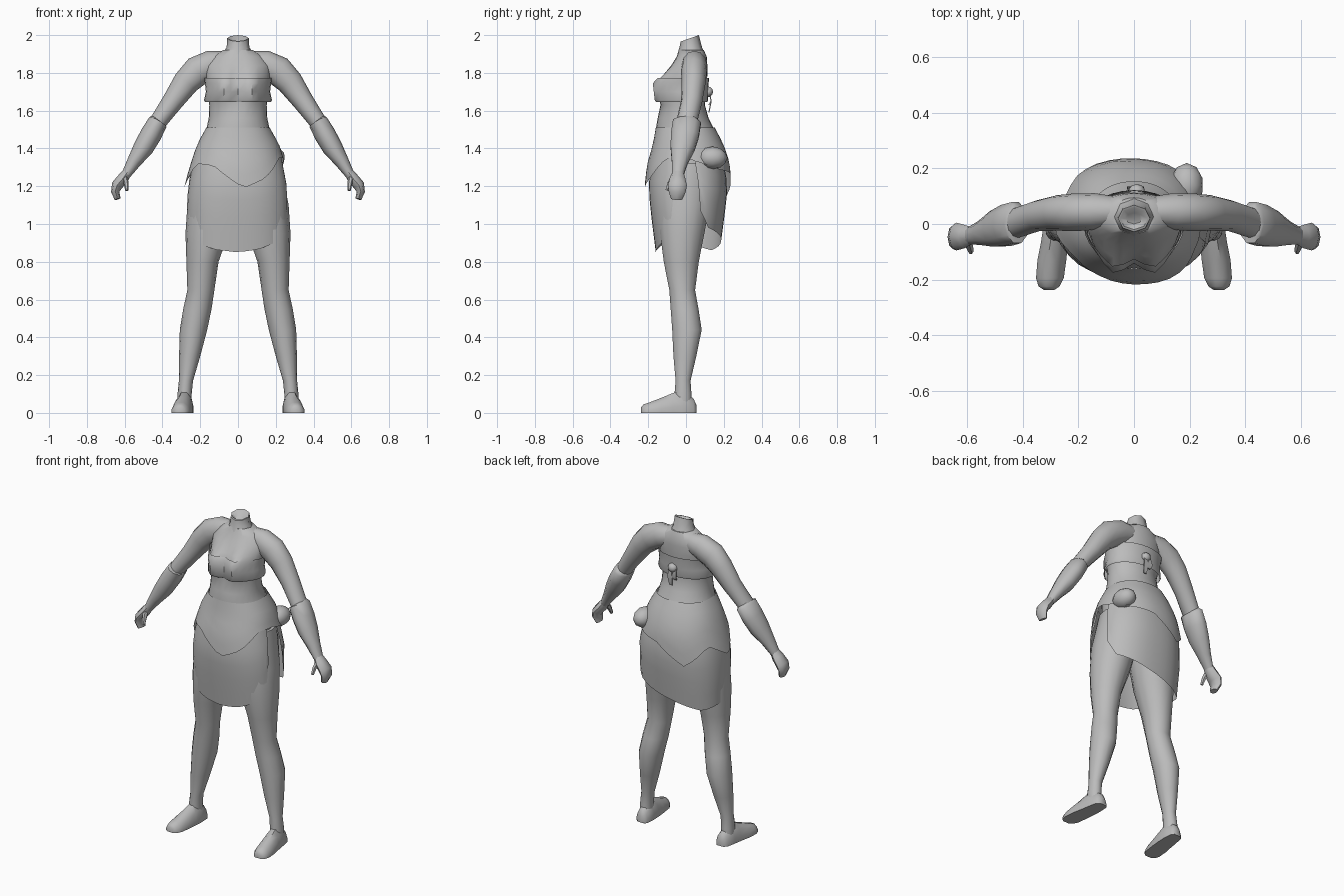
import bpy, bmesh, math
from mathutils import Vector

if "Cube" in bpy.data.objects:
    bpy.data.objects.remove(bpy.data.objects["Cube"])

grey = bpy.data.materials.new("plain grey")
grey.diffuse_color = (0.5, 0.5, 0.5, 1)
grey.use_nodes = True
grey.node_tree.nodes["Principled BSDF"].inputs["Base Color"].default_value = grey.diffuse_color


def finish(name, bm, angle=50):
    bmesh.ops.recalc_face_normals(bm, faces=bm.faces)
    for f in bm.faces:
        f.smooth = True
    me = bpy.data.meshes.new(name)
    bm.to_mesh(me)
    bm.free()
    me.set_sharp_from_angle(angle=math.radians(angle))
    me.materials.append(grey)
    ob = bpy.data.objects.new(name, me)
    bpy.context.collection.objects.link(ob)
    return ob


def loft(name, rings, closed=True, caps=True, angle=50):
    """Skin a list of point rings with quads."""
    bm = bmesh.new()
    vs = [[bm.verts.new(p) for p in r] for r in rings]
    n = len(vs[0])
    for a, b in zip(vs, vs[1:]):
        for i in range(n if closed else n - 1):
            j = (i + 1) % n
            bm.faces.new((a[i], a[j], b[j], b[i]))
    if caps:
        bm.faces.new(vs[0])
        bm.faces.new(vs[-1])
    return finish(name, bm, angle)


def lerp_keys(keys, t):
    """Piecewise linear value (number or tuple) from sorted (t, value) keys."""
    if t <= keys[0][0]:
        return keys[0][1]
    for (a, va), (b, vb) in zip(keys, keys[1:]):
        if t <= b:
            k = (t - a) / (b - a)
            if isinstance(va, tuple):
                return tuple(p + (q - p) * k for p, q in zip(va, vb))
            return va + (vb - va) * k
    return keys[-1][1]


def body_ring(z, rx, yf, yb, bust=0, tilt=0, grow=0, n=28):
    """Oval ring with an optional pair of bulges on the front."""
    pts, cy = [], (yf + yb) / 2
    for i in range(n):
        a = 2 * math.pi * i / n
        c, s = math.cos(a), math.sin(a)
        x, y = (rx + grow) * c, cy + ((yb - yf) / 2 + grow) * s
        if s < 0:
            y -= bust * math.exp(-((abs(x) - 0.075) / 0.055) ** 2)
        pts.append(Vector((x, y, z + tilt * (y - cy))))
    return pts


# Torso, from hips to shoulders
torso = [(1.25, .21, -.15, .19, 0), (1.42, .205, -.16, .18, 0), (1.5, .168, -.16, .15, 0),
         (1.56, .155, -.15, .12, 0), (1.63, .152, -.135, .10, 0), (1.68, .16, -.125, .105, .035),
         (1.74, .165, -.125, .11, .058), (1.79, .17, -.10, .113, .03), (1.84, .17, -.075, .113, .008),
         (1.885, .135, -.05, .11, 0), (1.92, .08, -.035, .095, 0)]
loft("torso", [body_ring(*r) for r in torso])

# Neck with a slanted open rim
neck = [(1.90, .085, -.045, .10), (1.935, .06, -.035, .085), (1.983, .058, -.028, .068),
        (1.983, .05, -.02, .06), (1.96, .03, 0, .04)]
loft("neck", [body_ring(*r, tilt=.35 if r[0] > 1.94 else 0, n=8) for r in neck])

# Chest wrap
wrap = [(1.645, .165, -.125, .105, .035), (1.655, .172, -.128, .108, .042), (1.70, .162, -.125, .11, .05),
        (1.745, .167, -.125, .112, .055), (1.772, .172, -.11, .114, .045)]
loft("chest_wrap", [body_ring(*r, grow=.008) for r in wrap], caps=False)


def tube(name, stations, n=10, angle=50):
    """Loft along a path; station = x, y, z, half width, half depth (y)."""
    rings = []
    for i, (x, y, z, w, d) in enumerate(stations):
        p = Vector(stations[max(i - 1, 0)][:3])
        q = Vector(stations[min(i + 1, len(stations) - 1)][:3])
        t = (q - p).normalized()
        side = t.cross(Vector((0, 1, 0))).normalized()
        dep = side.cross(t)
        rings.append([Vector((x, y, z)) + side * w * math.cos(2 * math.pi * k / n)
                      + dep * d * math.sin(2 * math.pi * k / n) for k in range(n)])
    return loft(name, rings, angle=angle)


def mirrored(ob):
    """Keep the right part and add a left twin."""
    base = ob.name
    ob.name = "right_" + base
    me = ob.data.copy()
    for v in me.vertices:
        v.co.x *= -1
    me.flip_normals()
    twin = bpy.data.objects.new("left_" + base, me)
    bpy.context.collection.objects.link(twin)


# Arms, forearm guards, hands and thumbs
mirrored(tube("upper_arm", [(.07, .045, 1.855, .06, .055), (.14, .045, 1.845, .075, .066),
                            (.215, .042, 1.81, .08, .068), (.275, .04, 1.75, .07, .064),
                            (.345, .03, 1.65, .056, .056), (.42, .005, 1.545, .046, .055),
                            (.46, 0, 1.48, .04, .05)], 12))
mirrored(tube("forearm_guard", [(.418, .005, 1.548, .044, .06), (.424, .005, 1.54, .052, .078),
                                (.46, -.005, 1.475, .057, .078), (.5, -.018, 1.405, .054, .068),
                                (.55, -.033, 1.33, .038, .045), (.592, -.043, 1.262, .025, .032)], 10))
mirrored(tube("hand", [(.585, -.042, 1.275, .024, .03), (.61, -.045, 1.24, .03, .042),
                       (.64, -.045, 1.205, .03, .05), (.65, -.047, 1.17, .022, .045),
                       (.637, -.05, 1.132, .016, .03)], 8))
mirrored(tube("thumb", [(.6, -.06, 1.25, .016, .018), (.592, -.085, 1.215, .013, .015),
                        (.588, -.1, 1.178, .009, .01)], 6))


# Legs: z, inner x, outer x, front y, back y
def leg_ring(z, xi, xo, yf, yb, n=14):
    return [Vector(((xi + xo) / 2 + (xo - xi) / 2 * math.cos(2 * math.pi * k / n),
                    (yf + yb) / 2 + (yb - yf) / 2 * math.sin(2 * math.pi * k / n), z)) for k in range(n)]


legs = [(1.32, .01, .225, -.13, .16), (1.1, .015, .268, -.15, .13), (.95, .05, .278, -.14, .10),
        (.8, .103, .273, -.12, .07), (.65, .125, .268, -.09, .05), (.55, .14, .29, -.083, .068),
        (.44, .163, .308, -.075, .085), (.3, .2, .312, -.068, .056), (.17, .238, .313, -.056, .025),
        (.1, .245, .32, -.062, .03), (.05, .245, .32, -.06, .03)]
mirrored(loft("leg", [leg_ring(*r) for r in legs]))

# Feet: y, centre x, half width, top z
feet = [(.056, .275, .022, .04), (.04, .278, .038, .075), (-.02, .282, .046, .12), (-.07, .287, .049, .105),
        (-.13, .296, .052, .08), (-.195, .303, .05, .055), (-.225, .306, .038, .045), (-.237, .306, .02, .03)]
mirrored(loft("foot", [[Vector((cx + hw * px, y, h * pz)) for px, pz in
                        ((-1, 0), (1, 0), (1, .3), (.75, .7), (.3, 1), (-.3, 1), (-.75, .7), (-1, .3))]
                       for y, cx, hw, h in feet]))


# Cloth layers hanging around the hips; angle 0 = right, 90 = back, 270 = front
def cloth(name, angles, profile, top, hem, rows, closed, power):
    rings = []
    for r in range(rows + 1):
        ring = []
        for deg in angles:
            z = top + (lerp_keys(hem, deg) - top) * r / rows
            rx, yf, yb = lerp_keys(profile, z)
            c, s = math.cos(math.radians(deg)), math.sin(math.radians(deg))
            f = (abs(c) ** power + abs(s) ** power) ** (-1 / power)
            ring.append(Vector((rx * c * f, (yb if s > 0 else -yf) * s * f, z)))
        rings.append(ring)
    return loft(name, rings, closed, False, 60)


# Wrapped skirt, open at the right hip with a slanted hem behind
skirt_profile = [(.85, (.262, -.16, .178)), (1.05, (.272, -.185, .205)),
                 (1.2, (.265, -.2, .222)), (1.4, (.222, -.165, .185))]
skirt_hem = [(14, 1.32), (21, 1.07), (35, .98), (80, .92), (136, .86), (180, .90), (204, .925),
             (243, .865), (270, .85), (293, .865), (331, .93), (341, 1.16), (346, 1.34)]
skirt_angles = [14, 17, 21, 28, 35] + list(range(45, 331, 10)) + [331, 336, 341, 346]
cloth("wrapped_skirt", skirt_angles, skirt_profile, 1.4, skirt_hem, 6, False, 2.4)

# Pointed hip sash over the skirt
sash_profile = [(1.15, (.292, -.218, .238)), (1.22, (.28, -.218, .238)), (1.32, (.25, -.205, .232)),
                (1.42, (.218, -.175, .2)), (1.51, (.168, -.16, .152))]
sash_hem = [(0, 1.35), (45, 1.29), (80, 1.27), (118, 1.15), (150, 1.27), (185, 1.18), (212, 1.32),
            (240, 1.31), (276, 1.19), (300, 1.24), (330, 1.35), (360, 1.35)]
cloth("hip_sash", range(0, 360, 9), sash_profile, 1.51, sash_hem, 5, True, 2.2)

# Gathered knots of cloth on the hip and behind the chest wrap
for name, loc, size in (("hip_knot", (.19, .14, 1.35), (.06, .08, .06)),
                        ("wrap_knot", (.01, .118, 1.70), (.03, .026, .028))):
    bm = bmesh.new()
    bmesh.ops.create_icosphere(bm, subdivisions=2, radius=1)
    for v in bm.verts:
        v.co = Vector(loc) + Vector(a * b for a, b in zip(v.co, size))
    finish(name, bm)

# Loose tails below the wrap knot
for name, x, end in (("tail_long", .02, 1.59), ("tail_short", -.01, 1.63)):
    loft(name, [[Vector((x + dx * w, y + dy, z)) for dx, dy in ((-1, 0), (1, 0), (1, .006), (-1, .006))]
                for z, y, w in ((1.70, .12, .008), (1.65, .13, .016), (end, .118, .01))])
